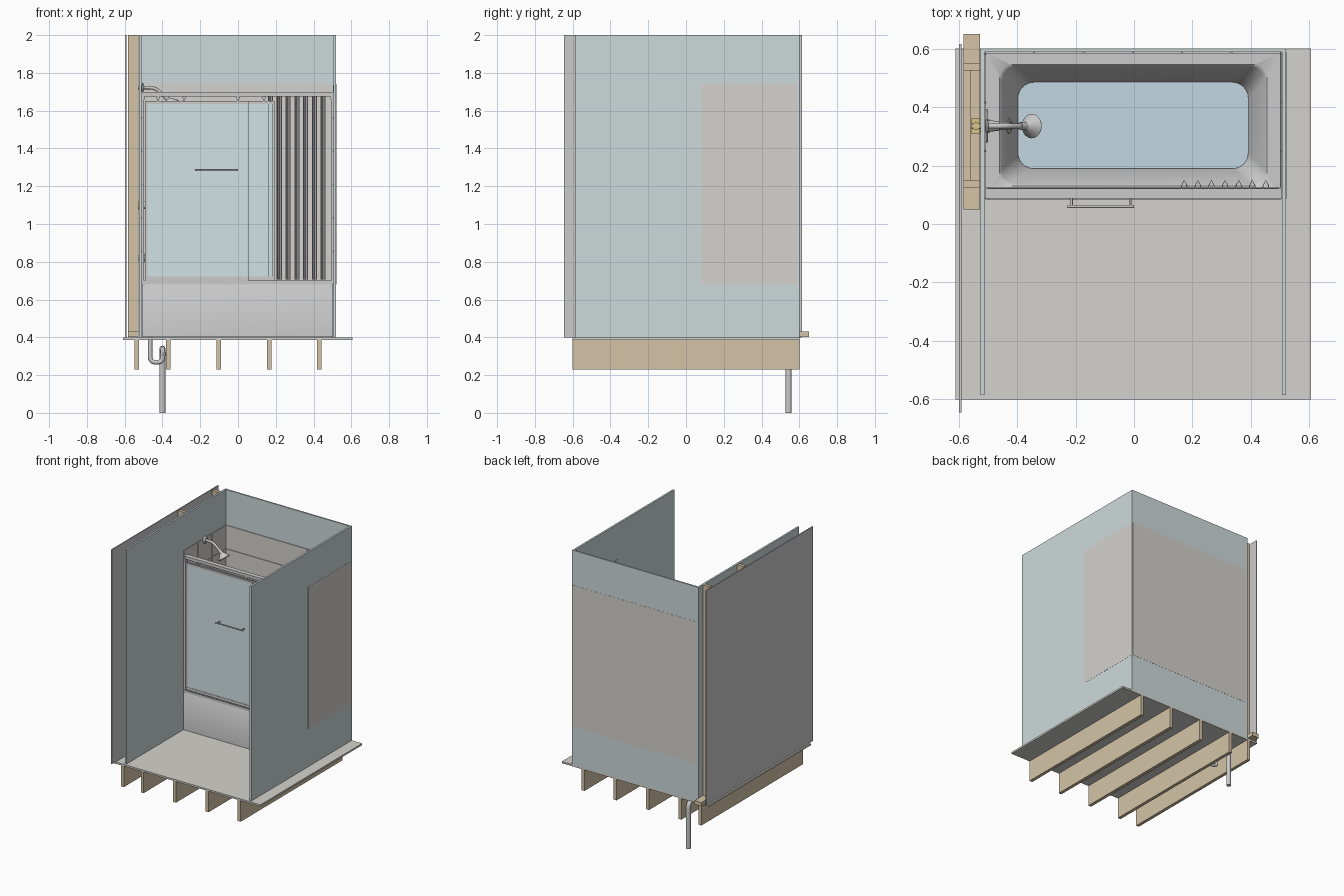
import bpy, bmesh, math
from mathutils import Vector

if "Cube" in bpy.data.objects:
    bpy.data.objects.remove(bpy.data.objects["Cube"])


def mat(name, r, g, b):
    m = bpy.data.materials.new(name)
    m.diffuse_color = (r, g, b, 1)
    m.use_nodes = True
    m.node_tree.nodes["Principled BSDF"].inputs["Base Color"].default_value = m.diffuse_color
    return m


WOOD = mat("wood", 0.66, 0.55, 0.38)
BOARD = mat("wallboard", 0.62, 0.70, 0.71)
TILE = mat("tile", 0.66, 0.64, 0.61)
GLASS = mat("glass", 0.65, 0.76, 0.79)
FLOOR = mat("floor", 0.66, 0.65, 0.61)
WATER = mat("water", 0.55, 0.68, 0.76)
COPPER = mat("copper", 0.75, 0.36, 0.2)
BRASS = mat("brass", 0.7, 0.56, 0.25)


def finish(name, bm, material=None, smooth=False):
    bmesh.ops.recalc_face_normals(bm, faces=bm.faces)
    me = bpy.data.meshes.new(name)
    bm.to_mesh(me)
    bm.free()
    ob = bpy.data.objects.new(name, me)
    bpy.context.collection.objects.link(ob)
    if material:
        me.materials.append(material)
    if smooth:
        bpy.context.view_layer.objects.active = ob
        bpy.ops.object.select_all(action='DESELECT')
        ob.select_set(True)
        bpy.ops.object.shade_smooth_by_angle(angle=math.radians(40))
    return ob


def box(name, x0, x1, y0, y1, z0, z1, material=None):
    bm = bmesh.new()
    bmesh.ops.create_cube(bm, size=1)
    for v in bm.verts:
        v.co = Vector(((x0 + x1) / 2 + v.co.x * (x1 - x0),
                       (y0 + y1) / 2 + v.co.y * (y1 - y0),
                       (z0 + z1) / 2 + v.co.z * (z1 - z0)))
    return finish(name, bm, material)


def rod(name, a, b, r0, r1=None, material=None, seg=24):
    a, b = Vector(a), Vector(b)
    bm = bmesh.new()
    bmesh.ops.create_cone(bm, cap_ends=True, segments=seg, radius1=r0,
                          radius2=r0 if r1 is None else r1, depth=(b - a).length)
    q = (b - a).to_track_quat('Z', 'Y')
    for v in bm.verts:
        v.co = q @ v.co + (a + b) / 2
    return finish(name, bm, material, True)


def pipe(name, pts, r, bend, material=None):
    """Round pipe along a path whose corners are rounded by 'bend'."""
    pts = [Vector(p) for p in pts]
    path = [pts[0]]
    for p, c, n in zip(pts, pts[1:], pts[2:]):
        s, e = c + (p - c).normalized() * bend, c + (n - c).normalized() * bend
        for i in range(9):
            t = i / 8
            path.append(s * (1 - t) ** 2 + c * 2 * t * (1 - t) + e * t * t)
    path.append(pts[-1])
    cu = bpy.data.curves.new(name, 'CURVE')
    cu.dimensions = '3D'
    cu.bevel_depth, cu.bevel_resolution, cu.use_fill_caps = r, 4, True
    sp = cu.splines.new('POLY')
    sp.points.add(len(path) - 1)
    for q, p in zip(sp.points, path):
        q.co = (*p, 1)
    ob = bpy.data.objects.new(name, cu)
    bpy.context.collection.objects.link(ob)
    if material:
        cu.materials.append(material)
    return ob


def rounded(x0, x1, y0, y1, r, z, n=8):
    out = []
    for k, (cx, cy) in enumerate([(x1 - r, y1 - r), (x0 + r, y1 - r), (x0 + r, y0 + r), (x1 - r, y0 + r)]):
        for i in range(n + 1):
            a = math.pi / 2 * (k + i / n)
            out.append((cx + r * math.cos(a), cy + r * math.sin(a), z))
    return out


def loft(name, loops, material=None):
    bm = bmesh.new()
    rings = [[bm.verts.new(p) for p in l] for l in loops]
    for a, b in zip(rings, rings[1:]):
        for i in range(len(a)):
            j = (i + 1) % len(a)
            bm.faces.new((a[i], a[j], b[j], b[i]))
    bm.faces.new(rings[0])
    bm.faces.new(rings[-1])
    return finish(name, bm, material, True)


# floor deck and joists
box("subfloor", -0.61, 0.605, -0.6, 0.6, 0.387, 0.4, FLOOR)
for i, x in enumerate([-0.535, -0.37, -0.103, 0.165, 0.43]):
    box(f"joist_{i}", x - 0.012, x + 0.012, -0.6, 0.6, 0.23, 0.387, WOOD)

# walls
box("outer_wall_panel", -0.598, -0.59, -0.645, 0.615, 0.4, 2)
box("left_wall", -0.525, -0.511, -0.585, 0.6, 0.4, 2, BOARD)
box("right_wall", 0.506, 0.52, -0.585, 0.6, 0.4, 2, BOARD)
box("back_wall", -0.511, 0.506, 0.588, 0.6, 0.4, 2, BOARD)
box("right_backer_board", 0.507, 0.521, 0.085, 0.588, 0.68, 1.74, TILE)
box("back_backer_board", -0.511, 0.515, 0.589, 0.601, 0.68, 1.74, TILE)

# wall tiles with narrow joints
rows = 6
for k in range(rows):
    z0 = 0.682 + k * 1.058 / rows
    z1 = z0 + 1.058 / rows - 0.003
    for i in range(6):
        x0 = -0.509 + i * 1.013 / 6
        box(f"back_tile_{k}_{i}", x0, x0 + 1.013 / 6 - 0.003, 0.583, 0.5885, z0, z1, TILE)
    for i in range(3):
        y0 = 0.085 + i * 0.166
        box(f"left_tile_{k}_{i}", -0.5115, -0.507, y0, y0 + 0.163, z0, z1, TILE)
        box(f"right_tile_{k}_{i}", 0.502, 0.5075, y0, y0 + 0.163, z0, z1, TILE)

# plumbing wall framing
box("bottom_plate", -0.583, -0.526, 0.05, 0.65, 0.401, 0.43, WOOD)
box("stud_back", -0.583, -0.526, 0.525, 0.55, 0.43, 2, WOOD)
box("stud_front", -0.583, -0.526, 0.125, 0.15, 0.43, 2, WOOD)
box("pipe_block", -0.56, -0.526, 0.15, 0.525, 1.66, 1.70, WOOD)

# bathtub
loft("bathtub", [
    rounded(-0.509, 0.504, 0.085, 0.588, 0.003, 0.401),
    rounded(-0.509, 0.504, 0.085, 0.588, 0.003, 0.675),
    rounded(-0.506, 0.501, 0.088, 0.585, 0.003, 0.68),
    rounded(-0.46, 0.455, 0.13, 0.545, 0.045, 0.68),
    rounded(-0.452, 0.447, 0.137, 0.538, 0.05, 0.672),
    rounded(-0.398, 0.392, 0.188, 0.486, 0.055, 0.52),
    rounded(-0.375, 0.37, 0.21, 0.465, 0.055, 0.45),
    rounded(-0.34, 0.335, 0.24, 0.435, 0.05, 0.435)])
loft("bath_water", [rounded(-0.396, 0.39, 0.19, 0.484, 0.055, 0.519),
                    rounded(-0.397, 0.391, 0.189, 0.485, 0.055, 0.523)], WATER)

# sliding door frame
box("bottom_track", -0.507, 0.502, 0.085, 0.125, 0.68, 0.69)
for i, y in enumerate([0.086, 0.103, 0.122]):
    box(f"track_lip_{i}", -0.507, 0.502, y - 0.0015, y + 0.0015, 0.69, 0.70)
box("top_rail", -0.507, 0.502, 0.088, 0.122, 1.676, 1.698)
for s, x in (("left", -0.502), ("right", 0.497)):
    box(f"{s}_jamb", x - 0.005, x + 0.005, 0.088, 0.122, 0.69, 1.676)
    for n, z in (("lower", 0.685), ("upper", 1.675)):
        box(f"{s}_{n}_bracket", x - 0.006, x + 0.006, 0.083, 0.126, z - 0.015, z + 0.015)

# glass door panels with frames and rollers
for n, x0, x1, y in (("front", -0.492, 0.055, 0.096), ("rear", -0.355, 0.192, 0.112)):
    box(f"{n}_glass", x0 + 0.004, x1 - 0.003, y - 0.002, y + 0.002, 0.71, 1.64, GLASS)
    box(f"{n}_door_top", x0, x1, y - 0.005, y + 0.005, 1.634, 1.65)
    box(f"{n}_door_bottom", x0, x1, y - 0.005, y + 0.005, 0.702, 0.722)
    box(f"{n}_door_left", x0, x0 + 0.014, y - 0.004, y + 0.004, 0.722, 1.634)
    box(f"{n}_door_right", x1 - 0.005, x1, y - 0.004, y + 0.004, 0.722, 1.634)
    for i, x in enumerate((x0 + 0.07, x1 - 0.055)):
        box(f"{n}_hanger_{i}", x - 0.004, x + 0.004, y - 0.002, y + 0.002, 1.64, 1.68)
        rod(f"{n}_roller_{i}", (x, y - 0.005, 1.668), (x, y + 0.005, 1.668), 0.009)

# towel bar handle
rod("towel_bar", (-0.228, 0.06, 1.285), (0.0, 0.06, 1.285), 0.005)
for i, x in enumerate((-0.213, -0.013)):
    rod(f"towel_bar_post_{i}", (x, 0.06, 1.285), (x, 0.094, 1.285), 0.004)

# gathered curtain with sharp pleats
bm = bmesh.new()
N, prev = 7, None
for i in range(N):
    c = 0.172 + i * 0.0465
    for dx, y in ((-0.012, 0.1), (-0.009, 0.132), (0, 0.15), (0.009, 0.132), (0.012, 0.1)):
        cur = [bm.verts.new((c + dx, y, z)) for z in (0.705, 1.695)]
        if prev and dx > -0.012:
            bm.faces.new((prev[0], cur[0], cur[1], prev[1]))
        prev = cur
cur = finish("curtain_pleats", bm)
m = cur.modifiers.new("thickness", 'SOLIDIFY')
m.thickness, m.offset = 0.003, 0

# shower arm and head
Y = 0.335
rod("arm_flange", (-0.508, Y, 1.722), (-0.497, Y, 1.722), 0.028, 0.016)
pipe("shower_arm", [(-0.555, Y, 1.722), (-0.44, Y, 1.722), (-0.375, Y, 1.665)], 0.009, 0.03)
rod("shower_joint", (-0.39, Y, 1.679), (-0.37, Y, 1.66), 0.013)
rod("shower_head", (-0.372, Y, 1.662), (-0.35, Y, 1.632), 0.012, 0.042)
rod("shower_face", (-0.35, Y, 1.632), (-0.346, Y, 1.6266), 0.042, 0.038)

# mixer and tub spout
rod("valve_plate", (-0.508, Y, 1.1), (-0.5, Y, 1.1), 0.06, 0.055)
rod("valve_hub", (-0.5, Y, 1.1), (-0.46, Y, 1.1), 0.02, 0.016)
rod("valve_lever", (-0.466, Y, 1.1), (-0.45, Y, 1.04), 0.008, 0.006)
rod("spout_flange", (-0.508, Y, 0.82), (-0.495, Y, 0.82), 0.024)
pipe("tub_spout", [(-0.555, Y, 0.82), (-0.432, Y, 0.82), (-0.425, Y, 0.785)], 0.014, 0.015)
rod("overflow_plate", (-0.436, Y, 0.6), (-0.425, Y, 0.604), 0.026)

# supply pipes inside the wall
pipe("riser_pipe", [(-0.54, Y, 0.82), (-0.54, Y, 1.722)], 0.007, 0.01, COPPER)
for s in (-1, 1):
    pipe(f"supply_pipe_{s}", [(-0.54, Y, 1.1), (-0.54, Y + s * 0.082, 1.1), (-0.54, Y + s * 0.082, 0.41)],
         0.007, 0.02, COPPER)
rod("valve_body", (-0.56, Y, 1.1), (-0.505, Y, 1.1), 0.022, None, BRASS)
rod("shower_elbow", (-0.54, Y, 1.69), (-0.54, Y, 1.735), 0.013, None, BRASS)
rod("spout_elbow", (-0.54, Y, 0.8), (-0.54, Y, 0.84), 0.013, None, BRASS)
box("elbow_plate", -0.555, -0.526, Y - 0.025, Y + 0.025, 1.70, 1.712, BRASS)

# drain trap and waste pipe
pipe("drain_trap", [(-0.465, Y, 0.44), (-0.465, Y, 0.268), (-0.398, Y, 0.268), (-0.398, Y, 0.34),
                    (-0.398, 0.5, 0.34)], 0.012, 0.03)
rod("trap_nut", (-0.398, Y, 0.3), (-0.398, Y, 0.32), 0.018, seg=8)
pipe("waste_pipe", [(-0.4, 0.44, 0.34), (-0.4, 0.543, 0.34), (-0.4, 0.543, 0)], 0.016, 0.04)
